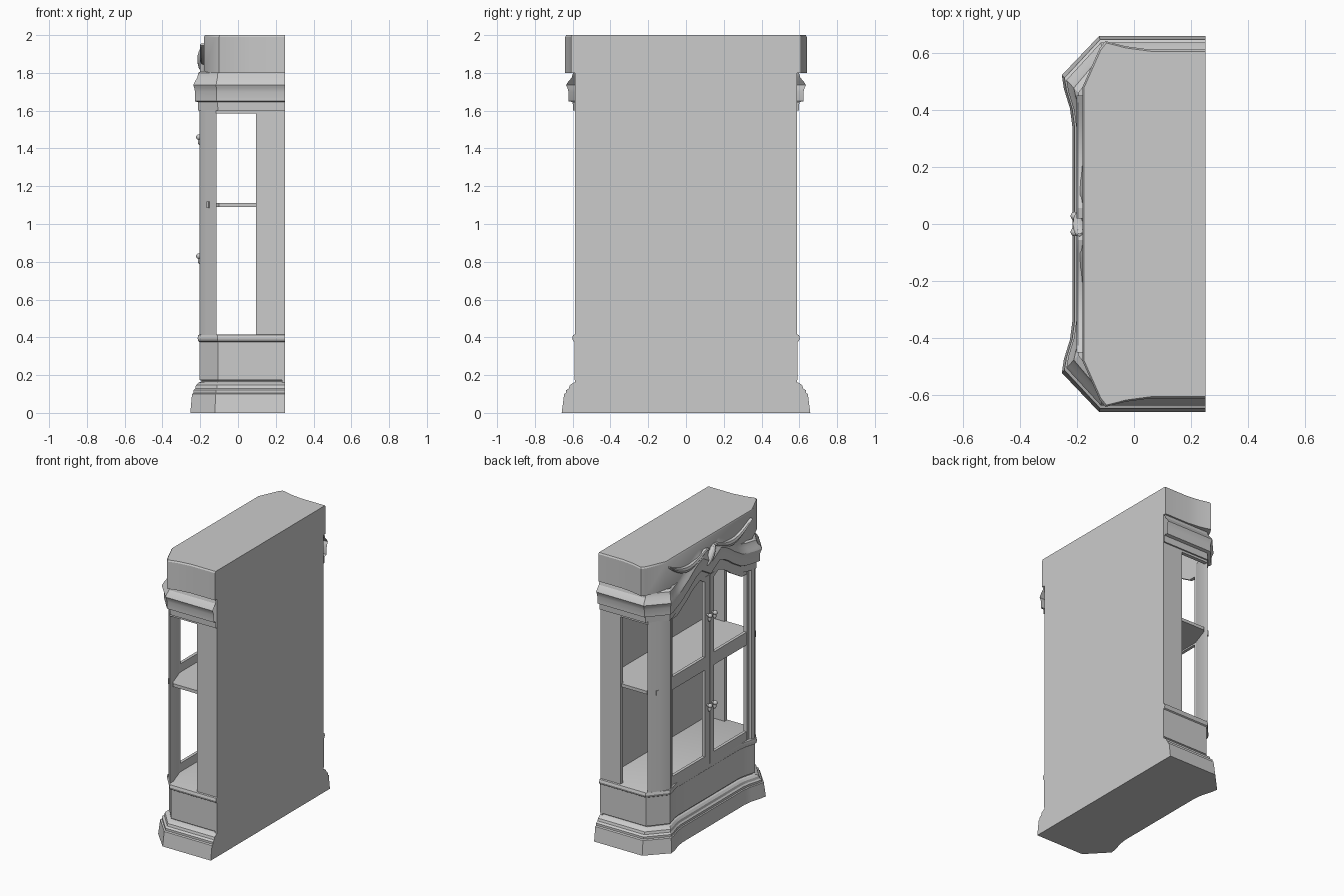
import bpy, bmesh, math
from mathutils import Vector

if "Cube" in bpy.data.objects:
    bpy.data.objects.remove(bpy.data.objects["Cube"])

def finish(name, bm, smooth=True):
    bmesh.ops.recalc_face_normals(bm, faces=bm.faces)
    me = bpy.data.meshes.new(name)
    bm.to_mesh(me)
    bm.free()
    ob = bpy.data.objects.new(name, me)
    bpy.context.collection.objects.link(ob)
    if smooth:
        bpy.ops.object.select_all(action='DESELECT')
        ob.select_set(True)
        bpy.context.view_layer.objects.active = ob
        bpy.ops.object.shade_smooth_by_angle(angle=math.radians(25))
    return ob

def box(name, x0, x1, y0, y1, z0, z1):
    bm = bmesh.new()
    bmesh.ops.create_cube(bm, size=1)
    for v in bm.verts:
        v.co = Vector(((x0 + x1) / 2 + v.co.x * (x1 - x0),
                       (y0 + y1) / 2 + v.co.y * (y1 - y0),
                       (z0 + z1) / 2 + v.co.z * (z1 - z0)))
    return finish(name, bm, False)

def loft(name, rings, closed=True, caps=True):
    bm = bmesh.new()
    rows = [[bm.verts.new(p) for p in r] for r in rings]
    n = len(rows[0])
    for a, b in zip(rows, rows[1:]):
        for i in range(n if closed else n - 1):
            j = (i + 1) % n
            bm.faces.new((a[i], a[j], b[j], b[i]))
    if caps:
        bm.faces.new(rows[0])
        bm.faces.new(rows[-1])
    return finish(name, bm)

def mirrored(half):
    return half + [(x, -y) for x, y in reversed(half) if y > 1e-6]

FRONT_Y = [.30, .25, .20, .15, .12, .10, .08, .05, .02, 0]

def plan(o, front=False):
    # half floor plan grown outward by o: straight side, chamfer, flared front
    p = [(.25, .59 + o), (-.105 - .25 * o, .59 + o), (-.205 - .7 * o, .47 + .75 * o),
         (-.198 - .7 * o, .44 + .5 * o), (-.183 - .6 * o, .39 + .2 * o), (-.175 - .6 * o, .34)]
    if front:
        p += [(-.175 - .6 * o, y) for y in FRONT_Y]
    return mirrored(p)

def arch(y):
    # rise of the serpentine cornice across the front
    keys = [(0, .09), (.1, .15), (.17, .125), (.25, .065), (.36, .0), (9, 0)]
    y = abs(y)
    for (a, u), (b, v) in zip(keys, keys[1:]):
        if y <= b:
            t = (y - a) / (b - a)
            return u + (v - u) * t

# plinth, lower case and waist moulding
base = [(.068, 0), (.055, .10), (.045, .105), (.045, .12), (.03, .13), (.025, .147),
        (.006, .16), (-.015, .165), (-.015, .172), (0, .175), (0, .375), (.008, .38),
        (.013, .395), (.008, .412), (-.002, .415)]
loft("base_case", [[(x, y, z) for x, y in plan(o)] for o, z in base])

# top block with splayed sides
cap = [(.25, .61), (.06, .61), (-.03, .622), (-.1, .64), (-.12, .615), (-.18, .48)]
rings = []
for s, z in [(1, 1.80), (1, 1.99), (.99, 2.0)]:
    rings.append([(.25 + (x - .25) * s, y * s, z) for x, y in mirrored(cap)])
loft("top_block", rings)

# serpentine cornice moulding
prof = [(-.02, 1.60), (.008, 1.60), (.01, 1.645), (.032, 1.65), (.032, 1.70), (.038, 1.72),
        (.045, 1.735), (.035, 1.752), (.015, 1.775), (.008, 1.80), (-.015, 1.81)]
loft("cornice", [[(x, y, z + arch(y)) for x, y in plan(o, True)] for o, z in prof],
     closed=False, caps=False)

# back, shelf
box("back_panel", .232, .25, -.588, .588, .10, 1.90)
L = mirrored([(.24, .575), (-.10, .575), (-.16, .48)])
loft("shelf", [[(x, y, z) for x, y in L] for z in (1.09, 1.112)])

for s, side in ((1, "left"), (-1, "right")):
    def b(name, x0, x1, y0, y1, z0, z1):
        ya, yb = sorted((s * y0, s * y1))
        return box(side + "_" + name, x0, x1, ya, yb, z0, z1)

    # side frame around the open window
    b("side_stile", .095, .25, .562, .588, .40, 1.81)
    b("side_top_rail", -.116, .096, .562, .588, 1.585, 1.81)

    # canted corner post
    post = [(-.115, .588), (-.165, .53), (-.195, .487), (-.205, .465), (-.198, .44),
            (-.155, .43), (-.115, .55)]
    loft(side + "_corner_post", [[(x, s * y, z) for x, y in post] for z in (.40, 1.66)])
    loft(side + "_post_plate", [[(x - d * .75, s * (y + d * .65), z) for d in (0, .008)
         for x, y in ([(-.15, .545), (-.16, .533)][::1 if d == 0 else -1])]
         for z in (1.085, 1.12)])

    # door frame
    b("door_outer_stile", -.183, -.158, .41, .455, .41, 1.62)
    b("door_inner_stile", -.183, -.158, .002, .05, .41, 1.73)
    b("door_bottom_rail", -.181, -.16, .045, .415, .41, .475)
    b("door_middle_rail", -.181, -.16, .045, .415, 1.08, 1.17)

    # arched door head and fascia behind the cornice
    ys = [.47, .42, .36] + FRONT_Y
    rings = []
    for y in ys:
        lo = 1.575 + arch(y)
        rings.append([(-.18, s * y, lo), (-.158, s * y, lo),
                      (-.158, s * y, lo + .24), (-.18, s * y, lo + .24)])
    loft(side + "_door_head", rings)

    # knobs with short stems
    for k, z in (("upper", 1.46), ("lower", .83)):
        bm = bmesh.new()
        r = bmesh.ops.create_uvsphere(bm, u_segments=16, v_segments=10, radius=.015)
        bmesh.ops.translate(bm, verts=r["verts"], vec=(-.207, s * .028, z))
        r = bmesh.ops.create_uvsphere(bm, u_segments=12, v_segments=8, radius=.011)
        for v in r["verts"]:
            v.co = Vector((v.co.x - .202, v.co.y + s * .028, v.co.z * 1.6 - .025 + z))
        r = bmesh.ops.create_cone(bm, segments=12, radius1=.007, radius2=.007, depth=.03,
                                  cap_ends=True)
        for v in r["verts"]:
            v.co = Vector((v.co.z - .192, v.co.y + s * .028, v.co.x + z))
        finish(f"{side}_{k}_knob", bm)

    # carved swag sweeping over the frieze
    rings = []
    for i in range(13):
        t = i / 12
        y = .45 - .43 * t
        z = 1.95 - .07 * math.sin(math.pi * min(1, t * 1.1)) - .03 * t
        w = .006 + .018 * math.sin(math.pi * t)
        rings.append([(-.177 - .02 * max(0, math.sin(a)) - .004, s * y, z + w * math.cos(a))
                      for a in [j * math.tau / 8 for j in range(8)]])
    loft(side + "_swag", rings)

# slanted carved leaf at the centre of the frieze
bm = bmesh.new()
r = bmesh.ops.create_uvsphere(bm, u_segments=12, v_segments=8, radius=1)
c, sn = math.cos(.6), math.sin(.6)
for v in bm.verts:
    x, y, z = v.co.x * .025, v.co.y * .022, v.co.z * .075
    v.co = Vector((x - .19, y * c - z * sn, y * sn + z * c + 1.87))
finish("centre_leaf", bm)
